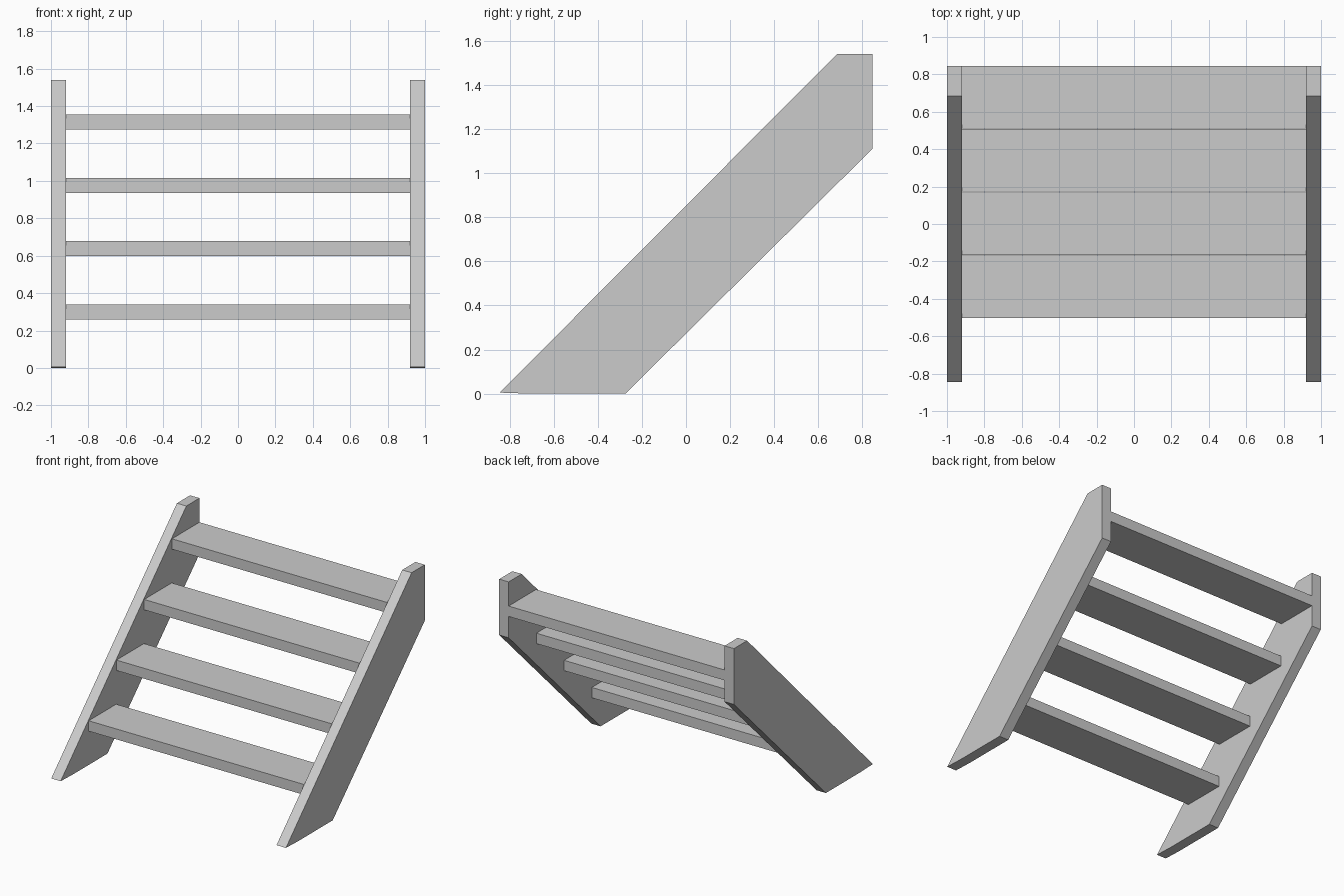
import bpy
import bmesh

cube = bpy.data.objects.get("Cube")
if cube:
    bpy.data.objects.remove(cube, do_unlink=True)

GREY = (0.6, 0.6, 0.6, 1)
mat = bpy.data.materials.new("plain_grey")
mat.use_nodes = True
mat.diffuse_color = GREY
mat.node_tree.nodes["Principled BSDF"].inputs["Base Color"].default_value = GREY


def extrude_profile(name, profile, x0, x1):
    """Extrude a (y, z) outline along x into a solid board."""
    bm = bmesh.new()
    face = bm.faces.new([bm.verts.new((x0, y, z)) for y, z in profile])
    new = bmesh.ops.extrude_face_region(bm, geom=[face])["geom"]
    verts = [g for g in new if isinstance(g, bmesh.types.BMVert)]
    bmesh.ops.translate(bm, verts=verts, vec=(x1 - x0, 0, 0))
    bmesh.ops.recalc_face_normals(bm, faces=bm.faces)
    mesh = bpy.data.meshes.new(name)
    bm.to_mesh(mesh)
    bm.free()
    mesh.materials.append(mat)
    obj = bpy.data.objects.new(name, mesh)
    bpy.context.collection.objects.link(obj)


# Sloping side boards, cut level at the foot and square at the top
INNER, OUTER = 0.92, 1.0
side = [(-0.845, 0.005), (-0.7, 0), (-0.275, 0), (0.845, 1.11), (0.845, 1.54), (0.685, 1.54)]
extrude_profile("left_stringer", side, INNER, OUTER)
extrude_profile("right_stringer", side, -OUTER, -INNER)

# Evenly spaced open treads
STEP, DEPTH, THICK = 0.338, 0.334, 0.08
for i in range(4):
    y, z = -0.503 + i * STEP, 0.26 + i * STEP
    board = [(y, z), (y + DEPTH, z), (y + DEPTH, z + THICK), (y, z + THICK)]
    extrude_profile(f"tread_{i + 1}", board, -INNER, INNER)
